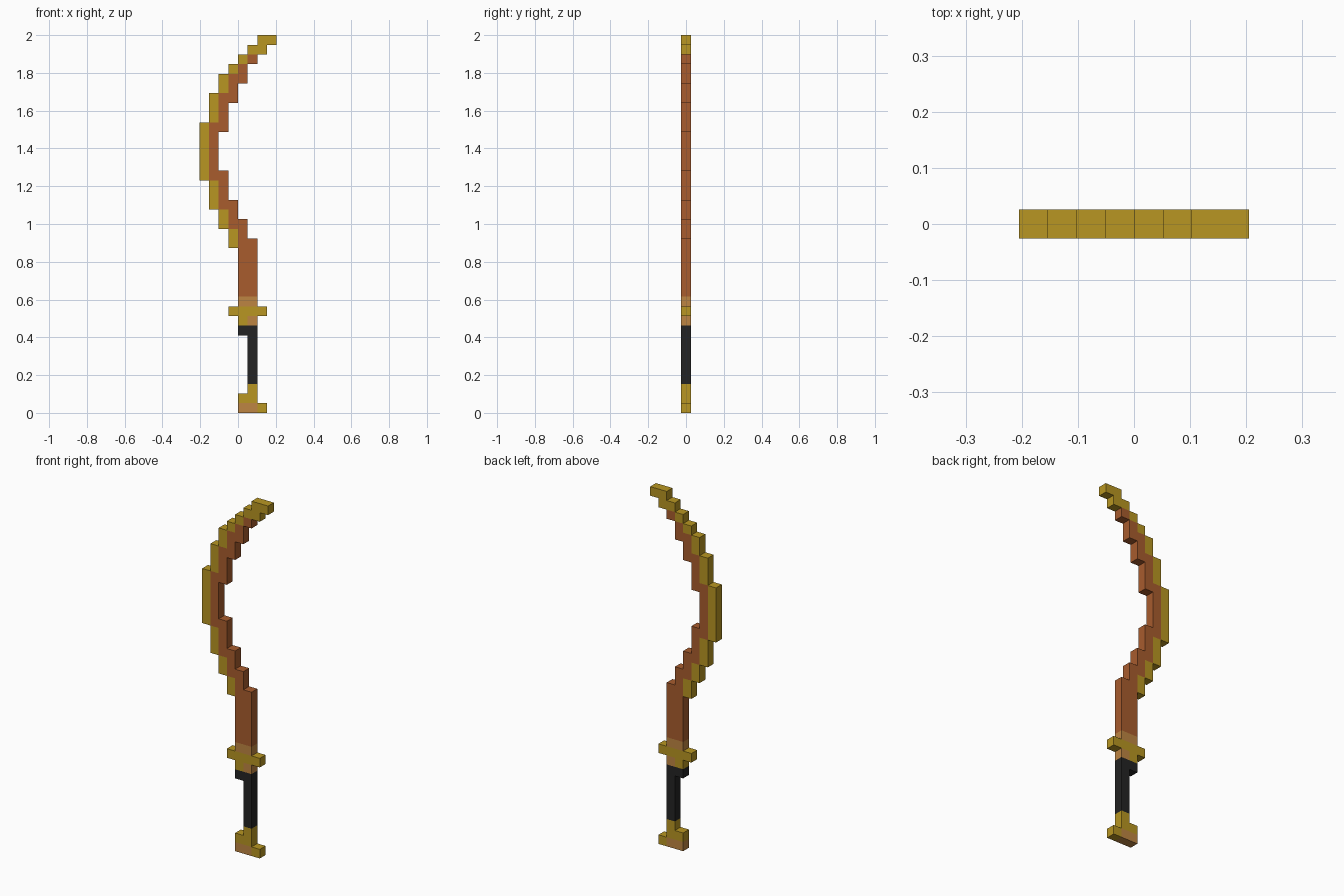
import bpy
import bmesh

if "Cube" in bpy.data.objects:
    bpy.data.objects.remove(bpy.data.objects["Cube"], do_unlink=True)

U = 2 / 39  # one block; the model is 8 blocks wide and 39 tall


def material(name, rgb):
    m = bpy.data.materials.new(name)
    m.use_nodes = True
    m.diffuse_color = (*rgb, 1)
    bsdf = next(n for n in m.node_tree.nodes if n.type == "BSDF_PRINCIPLED")
    bsdf.inputs["Base Color"].default_value = (*rgb, 1)
    bsdf.inputs["Roughness"].default_value = 0.8
    return m


GOLD = material("gold", (0.479, 0.305, 0.016))
COPPER = material("copper_brown", (0.392, 0.107, 0.027))
TAN = material("light_tan", (0.515, 0.235, 0.054))
BLACK = material("black_grip", (0.017, 0.017, 0.017))


def part(name, mat, rects):
    """One-block-thick slab from block rectangles (col0, col1, row0, row1), ends included."""
    cells = {(c, r) for c0, c1, r0, r1 in rects
             for c in range(c0, c1 + 1) for r in range(r0, r1 + 1)}
    bm = bmesh.new()
    for c, r in sorted(cells):
        corners = [(c, r), (c + 1, r), (c + 1, r + 1), (c, r + 1)]
        bm.faces.new([bm.verts.new(((i - 4) * U, -U / 2, j * U)) for i, j in corners])
    bmesh.ops.remove_doubles(bm, verts=bm.verts[:], dist=U / 100)
    # Extrude the silhouette to the back, then clear the block seams
    res = bmesh.ops.extrude_face_region(bm, geom=bm.faces[:], use_keep_orig=True)
    moved = [g for g in res["geom"] if isinstance(g, bmesh.types.BMVert)]
    bmesh.ops.translate(bm, vec=(0, U, 0), verts=moved)
    bmesh.ops.recalc_face_normals(bm, faces=bm.faces[:])
    bmesh.ops.dissolve_limit(bm, angle_limit=0.01, verts=bm.verts[:], edges=bm.edges[:])
    bmesh.ops.recalc_face_normals(bm, faces=bm.faces[:])
    me = bpy.data.meshes.new(name)
    bm.to_mesh(me)
    bm.free()
    me.materials.append(mat)
    bpy.context.collection.objects.link(bpy.data.objects.new(name, me))


# Pommel
part("pommel_base", TAN, [(4, 5, 0, 0)])
part("pommel_spur", GOLD, [(6, 6, 0, 0)])
part("pommel_cap", GOLD, [(4, 5, 1, 1), (5, 5, 2, 2)])

# Grip
part("grip", BLACK, [(5, 5, 3, 7), (4, 5, 8, 8)])

# Guard
part("guard", GOLD, [(4, 4, 9, 9), (3, 6, 10, 10)])
part("guard_inset", TAN, [(5, 5, 9, 9)])
part("blade_collar", TAN, [(4, 5, 11, 11)])

# Curved blade, from the collar upward
part("blade", COPPER, [
    (4, 5, 12, 17), (4, 4, 18, 19), (3, 3, 19, 21), (2, 2, 21, 24), (1, 1, 24, 29),
    (2, 2, 29, 32), (3, 3, 32, 34), (4, 4, 34, 35)])
part("blade_upper_block", COPPER, [(5, 5, 36, 36)])

# Gold spine: steps following the back of the blade to the tip
spine = [(3, 3, 17, 18), (2, 2, 19, 20), (1, 1, 21, 23), (0, 0, 24, 29),
         (1, 1, 30, 32), (2, 2, 33, 34), (3, 3, 35, 35), (4, 4, 36, 36)]
for n, rect in enumerate(spine, 1):
    part(f"spine_step_{n}", GOLD, [rect])
part("blade_tip", GOLD, [(5, 6, 37, 37), (6, 7, 38, 38)])
